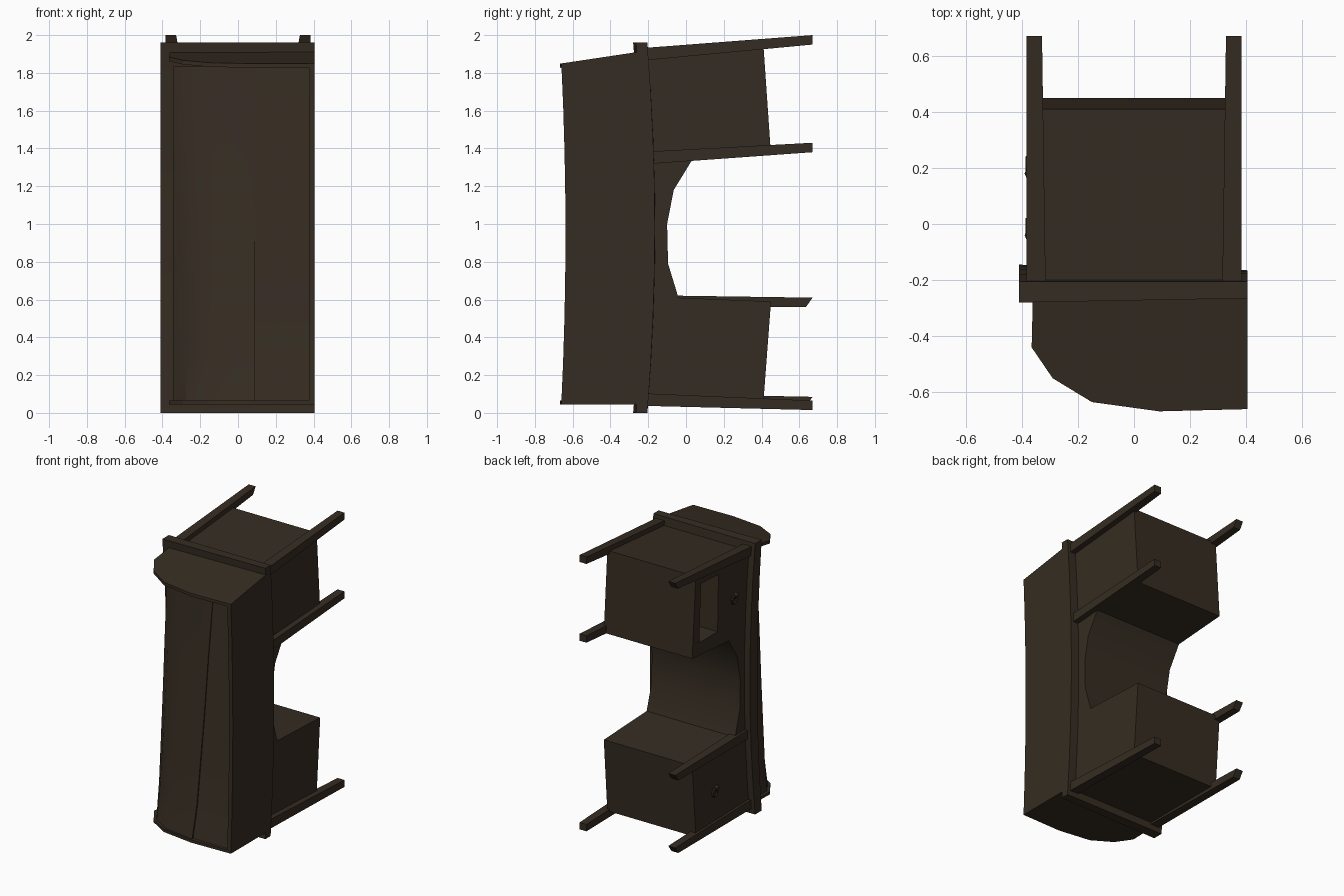
import bpy, bmesh, math
from mathutils import Vector

if "Cube" in bpy.data.objects:
    bpy.data.objects.remove(bpy.data.objects["Cube"])

wood = bpy.data.materials.new("dark brown wood")
wood.diffuse_color = (0.036, 0.0255, 0.016, 1)
wood.use_nodes = True
wood.node_tree.nodes["Principled BSDF"].inputs["Base Color"].default_value = wood.diffuse_color


def finish(name, bm):
    bmesh.ops.recalc_face_normals(bm, faces=bm.faces)
    me = bpy.data.meshes.new(name)
    bm.to_mesh(me)
    bm.free()
    ob = bpy.data.objects.new(name, me)
    bpy.context.collection.objects.link(ob)
    me.materials.append(wood)
    return ob


def loft(name, rings):
    """Skin matching rings of points and cap both ends."""
    bm = bmesh.new()
    vs = [[bm.verts.new(p) for p in r] for r in rings]
    n = len(vs[0])
    for a, b in zip(vs, vs[1:]):
        for i in range(n):
            j = (i + 1) % n
            bm.faces.new((a[i], a[j], b[j], b[i]))
    bm.faces.new(vs[0][::-1])
    bm.faces.new(vs[-1])
    return finish(name, bm)


def smooth(ob, angle=25):
    bpy.ops.object.select_all(action='DESELECT')
    ob.select_set(True)
    bpy.context.view_layer.objects.active = ob
    bpy.ops.object.shade_smooth_by_angle(angle=math.radians(angle))


def bow(z):
    return 1 - ((z - 0.98) / 0.98) ** 2


def levels(z0, z1, n=8):
    return [z0 + (z1 - z0) * i / n for i in range(n + 1)]


# Bowed desk top slab
slab = loft("desk_top", [[(-0.41, -0.28 + 0.05 * bow(z), z), (0.405, -0.265 + 0.05 * bow(z), z),
                          (0.405, -0.205 + 0.04 * bow(z), z), (-0.41, -0.205 + 0.06 * bow(z), z)]
                         for z in levels(0, 1.96)])
smooth(slab)

# Hood: two side caps
hood = [(0.405, -0.23), (-0.36, -0.23), (-0.365, -0.44), (-0.29, -0.55),
        (-0.15, -0.635), (0.09, -0.668), (0.405, -0.66)]


def slope(y):
    return 1.85 + (y + 0.66) * 0.15


loft("hood_lower_cap", [[(x, y, 0.045) for x, y in hood], [(x, y, 0.065) for x, y in hood]])
loft("hood_upper_cap", [[(x, y, slope(y) - 0.022) for x, y in hood], [(x, y, slope(y)) for x, y in hood]])

# Shutter and top board sink towards the desk top at the upper end
shutter = [(0.09, -0.23), (-0.345, -0.23), (-0.345, -0.435), (-0.275, -0.54), (-0.14, -0.622), (0.09, -0.655)]
top_board = [(0.38, -0.23), (0.09, -0.23), (0.09, -0.643), (0.38, -0.643)]
sink = [(0.06, 1.0), (0.28, 0.875), (0.6, 0.77), (0.9, 0.675), (1.3, 0.565), (1.74, 0.43), (1.835, 0.41)]
for name, prof in (("roll_shutter", shutter), ("hood_top_board", top_board)):
    smooth(loft(name, [[(x, -0.23 + (y + 0.23) * f + (0.04 * bow(z) if y == -0.23 else 0), z)
                        for x, y in prof] for z, f in sink]))

# Flat back board, bowed along its front edge
back_board = [(0.405, -0.21), (0.375, -0.21), (0.375, -0.66), (0.405, -0.66)]
smooth(loft("hood_back_board", [[(x, y + 0.022 * bow(z * 1.05), 0.05 + (slope(y) - 0.055) * z / 1.86)
                                 for x, y in back_board] for z in levels(0, 1.86)]))

# Two pedestals joined by an arched kneehole, one extruded profile
frame = [(-0.2, 0.05), (0.41, 0.06), (0.45, 0.59), (-0.04, 0.61), (-0.095, 0.79), (-0.10, 1.0),
         (-0.065, 1.18), (0.03, 1.335), (0.45, 1.365), (0.41, 1.945), (-0.2, 1.9), (-0.18, 1.0)]
body = loft("pedestals", [[(x, y, z) for y, z in frame] for x in (-0.365, 0.343)])

# Opening where a drawer is missing
cutter = loft("drawer_cutter", [[(x, 0.16, 1.45), (x, 0.37, 1.45), (x, 0.35, 1.87), (x, 0.15, 1.86)]
                                for x in (-0.5, 0.2)])
mod = body.modifiers.new("opening", 'BOOLEAN')
mod.operation = 'DIFFERENCE'
mod.solver = 'EXACT'
mod.object = cutter
bpy.context.view_layer.objects.active = body
bpy.ops.object.modifier_apply(modifier=mod.name)
bpy.data.objects.remove(cutter)
smooth(body)

# Six remaining legs: side, height at the top board, height at the foot, broken end cut
legs = [(-1, 1.90, 1.975, 0.03), (1, 1.90, 1.975, 0.0), (1, 1.35, 1.405, 0.0),
        (-1, 0.59, 0.585, 0.035), (-1, 0.07, 0.06, 0.035), (1, 0.07, 0.04, 0.0)]
for i, (side, za, zb, cut) in enumerate(legs):
    rings = []
    for y, z, h in ((-0.21, za, 0.033), (0.67, zb, 0.025)):
        c = cut if y > 0 else 0
        xi, xo = side * (0.315 if y < 0 else 0.328), side * 0.383
        rings.append([(xi, y - c, z - h), (xo, y - c, z - h), (xo, y, z + h), (xi, y, z + h)])
    loft("leg_%d" % (i + 1), rings)

# Drawer pulls: knob and hanging ring
for i, (y, z) in enumerate(((-0.02, 1.62), (0.2, 0.31))):
    bm = bmesh.new()
    bmesh.ops.create_uvsphere(bm, u_segments=8, v_segments=6, radius=0.02)
    for v in bm.verts:
        v.co = Vector((-0.37 + v.co.x, y - 0.02 + v.co.y, z + 0.02 + v.co.z))
    finish("pull_knob_%d" % (i + 1), bm)
    bpy.ops.mesh.primitive_torus_add(major_radius=0.026, minor_radius=0.008, major_segments=10,
                                     minor_segments=6, location=(-0.38, y + 0.012, z),
                                     rotation=(0, math.pi / 2, 0))
    ring = bpy.context.object
    ring.name = "pull_ring_%d" % (i + 1)
    ring.data.materials.append(wood)
